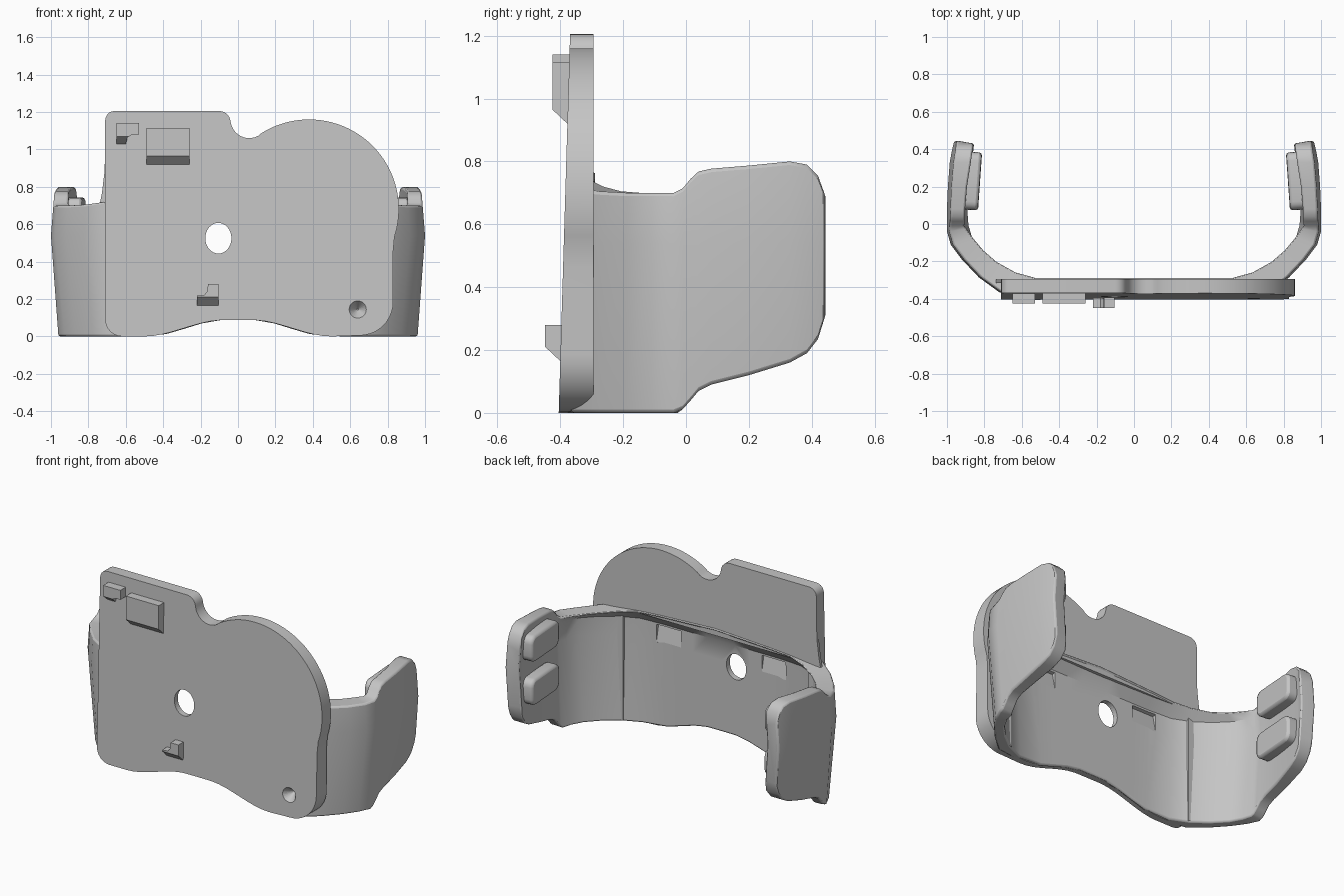
import bpy, bmesh, math
from mathutils import Vector, Matrix

if "Cube" in bpy.data.objects:
    bpy.data.objects.remove(bpy.data.objects["Cube"], do_unlink=True)

grey = bpy.data.materials.new("mid_grey")
grey.use_nodes = True
grey.diffuse_color = (0.56, 0.56, 0.56, 1)
grey.node_tree.nodes["Principled BSDF"].inputs["Base Color"].default_value = (0.56, 0.56, 0.56, 1)


def finish(name, bm, smooth=30):
    bmesh.ops.recalc_face_normals(bm, faces=bm.faces)
    mesh = bpy.data.meshes.new(name)
    bm.to_mesh(mesh)
    bm.free()
    ob = bpy.data.objects.new(name, mesh)
    bpy.context.collection.objects.link(ob)
    mesh.materials.append(grey)
    bpy.ops.object.select_all(action='DESELECT')
    bpy.context.view_layer.objects.active = ob
    ob.select_set(True)
    if smooth:
        bpy.ops.object.shade_smooth_by_angle(angle=math.radians(smooth))
    return ob


def soften(ob, width, angle):
    m = ob.modifiers.new("soft_edges", 'BEVEL')
    m.width = width
    m.segments = 2
    m.limit_method = 'ANGLE'
    m.angle_limit = math.radians(angle)


def slab(outline, front, back, lean=0.0):
    """Extrude an x-z outline in y; the front may lean back with height."""
    bm = bmesh.new()
    f = [bm.verts.new((x, front + lean * z, z)) for x, z in outline]
    b = [bm.verts.new((x, back, z)) for x, z in outline]
    bm.faces.new(f)
    bm.faces.new(b[::-1])
    n = len(f)
    for i in range(n):
        bm.faces.new((f[i], b[i], b[(i + 1) % n], f[(i + 1) % n]))
    return bm


def arc(cx, cz, r, a0, a1, n):
    return [(cx + r * math.cos(math.radians(a0 + (a1 - a0) * i / n)),
             cz + r * math.sin(math.radians(a0 + (a1 - a0) * i / n))) for i in range(n + 1)]


def wave(x):
    """Height of the lower edge: raised in the middle, easing down to zero."""
    t = min(max((abs(x) - 0.08) / 0.42, 0), 1)
    return 0.087 * (1 - t * t * (3 - 2 * t))


# Front plate: square shoulder on one side, large round lobe on the other
outline = arc(-0.66, 1.155, 0.05, 180, 90, 5)
outline += arc(-0.10, 1.145, 0.06, 90, 10, 6)
outline += arc(0.06, 1.16, 0.1, 190, 300, 10)
outline += arc(0.38, 0.68, 0.48, 122, -18, 36)
outline += [(0.83, 0.46)]
outline += arc(0.65, 0.185, 0.18, 0, -90, 10)
outline += [(x / 20, wave(x / 20)) for x in range(10, -11, -1)]
outline += arc(-0.62, 0.09, 0.09, 270, 180, 6)
plate = finish("front_plate", slab(outline, -0.405, -0.295, 0.03))

# Thin flared gusset beside the square shoulder
finish("side_gusset", slab([(-0.68, 0.97), (-0.71, 0.97), (-0.715, 0.87), (-0.727, 0.77),
                            (-0.745, 0.68), (-0.76, 0.62), (-0.68, 0.6)], -0.315, -0.296))

# Wrap-around band with a hollowed inner wall under its rim:
# outer x, y, rim x, y, wall x, y, bottom, top
stations = [(x, -0.378, x, -0.285, x, -0.355, wave(x), 0.765 - 0.05 * x) for x in (0, 0.1, 0.2, 0.3, 0.4)]
stations += [
    (0.60, -0.38, 0.53, -0.285, 0.57, -0.345, 0, 0.735), (0.72, -0.365, 0.64, -0.255, 0.69, -0.295, 0, 0.72),
    (0.83, -0.285, 0.74, -0.2, 0.785, -0.225, 0, 0.705), (0.92, -0.19, 0.81, -0.14, 0.86, -0.15, 0, 0.70),
    (0.98, -0.11, 0.87, -0.07, 0.90, -0.08, 0, 0.70), (1, -0.04, 0.905, -0.025, 0.915, -0.025, 0, 0.70)]
stations += [(ox, y, ix, min(y, 0.43), ix, min(y, 0.43), lo, hi) for ox, y, ix, lo, hi in (
    (1, -0.01, 0.92, 0.012, 0.715), (1, 0.015, 0.92, 0.04, 0.745), (1, 0.04, 0.92, 0.07, 0.768),
    (1, 0.08, 0.92, 0.09, 0.777), (0.995, 0.2, 0.91, 0.12, 0.787), (0.985, 0.33, 0.89, 0.16, 0.80),
    (0.975, 0.385, 0.882, 0.19, 0.79), (0.967, 0.42, 0.875, 0.235, 0.755), (0.96, 0.445, 0.87, 0.31, 0.69))]


def lean_in(z):
    return 0.96 + 0.04 * z / 0.54 if z < 0.54 else 1 - 0.08 * (z - 0.54)


bm = bmesh.new()
rings = []
for ox, oy, ix, iy, wx, wy, lo, hi in stations:
    shoulder = -0.3 < oy < -0.1          # flattened towards the lower edge
    outer = [(ox * (0.985 if shoulder else 1), oy, lo), (ox, oy, 0.54), (ox, oy, hi)]
    inner = [(ix, iy, hi), (wx, wy, 0.66), (wx, wy, 0.54), (wx, wy, lo)]
    rings.append([bm.verts.new((x * lean_in(z), y, z)) for x, y, z in outer + inner])
for a, b in zip(rings, rings[1:]):
    for i in range(7):
        j = (i + 1) % 7
        bm.faces.new((a[i], a[j], b[j], b[i]))
bm.faces.new(rings[-1])
band = finish("wrap_band", bm, 35)
mirror = band.modifiers.new("mirror", 'MIRROR')
mirror.use_clip = True
soften(band, 0.01, 60)


# Hidden cutters for the hollow back, window, screw recess and back pockets
def cut(targets, bm, name):
    cutter = finish(name, bm, 0)
    cutter.hide_render = True
    cutter.hide_viewport = True
    cutter.display_type = 'WIRE'
    for t in targets:
        m = t.modifiers.new(name, 'BOOLEAN')
        m.object = cutter
        m.operation = 'DIFFERENCE'
        m.solver = 'EXACT'


cut([plate], slab([(-0.65, -0.1), (0.65, -0.1), (0.65, 0.72), (-0.65, 0.72)], -0.362, 0), "hollow_cutter")

window = [(-0.105 + 0.07 * x, 0.525 + 0.082 * z) for x, z in arc(0, 0, 1, 0, 348.75, 31)]
cut([plate, band], slab(window, -0.6, -0.1), "window_cutter")

bm = bmesh.new()
bmesh.ops.create_cone(bm, cap_ends=True, segments=24, radius1=0.05, radius2=0.005, depth=0.06,
                      matrix=Matrix.Translation((0.64, -0.376, 0.145)) @ Matrix.Rotation(-math.pi / 2, 4, 'X'))
cut([plate, band], bm, "recess_cutter")

for side, x in (("left", 0.37), ("right", -0.37)):
    bm = bmesh.new()
    bmesh.ops.create_cube(bm, size=1, matrix=Matrix.Translation((x, -0.34, 0.595))
                          @ Matrix.Rotation(math.radians(12), 4, 'X') @ Matrix.Diagonal((0.17, 0.05, 0.11, 1)))
    cut([plate, band], bm, side + "_pocket_cutter")


# Raised catches on the front, each with a sloped underside
def catch(name, outline, front, slope_z):
    bm = slab(outline, front, -0.37)
    low = min(z for x, z in outline)
    edge = Vector((0, front, slope_z))
    run = Vector((0, -0.405 + 0.03 * low, low)) - edge
    normal = Vector((0, run.z, -run.y))
    geom = bm.verts[:] + bm.edges[:] + bm.faces[:]
    res = bmesh.ops.bisect_plane(bm, geom=geom, plane_co=edge, plane_no=normal, clear_outer=True)
    rim = [e for e in res["geom_cut"] if isinstance(e, bmesh.types.BMEdge)]
    bmesh.ops.holes_fill(bm, edges=rim, sides=0)
    finish(name, bm, 20)


catch("wide_catch", [(-0.49, 0.92), (-0.26, 0.92), (-0.26, 1.115), (-0.49, 1.115)], -0.425, 0.965)
catch("corner_catch", [(-0.65, 1.03), (-0.60, 1.03), (-0.59, 1.065), (-0.565, 1.08),
                       (-0.53, 1.08), (-0.53, 1.14), (-0.65, 1.14)], -0.425, 1.07)
catch("lower_catch", [(-0.22, 0.165), (-0.105, 0.165), (-0.105, 0.28), (-0.16, 0.28),
                      (-0.165, 0.24), (-0.18, 0.222), (-0.22, 0.218)], -0.448, 0.21)

# Grip pads inside the arm ends
for side, s in (("left", 1), ("right", -1)):
    for level, z in (("upper", 0.66), ("lower", 0.385)):
        bm = bmesh.new()
        bmesh.ops.create_cube(bm, size=1, matrix=Matrix.Translation((s * 0.873 * lean_in(z), 0.23, z))
                              @ Matrix.Rotation(s * math.radians(4), 4, 'Z') @ Matrix.Diagonal((0.08, 0.31, 0.165, 1)))
        corners = [e for e in bm.edges if abs(e.verts[0].co.x - e.verts[1].co.x) > 0.06]
        bmesh.ops.bevel(bm, geom=corners, offset=0.045, segments=4, profile=0.5, affect='EDGES')
        soften(finish(f"{side}_{level}_pad", bm, 35), 0.015, 30)
